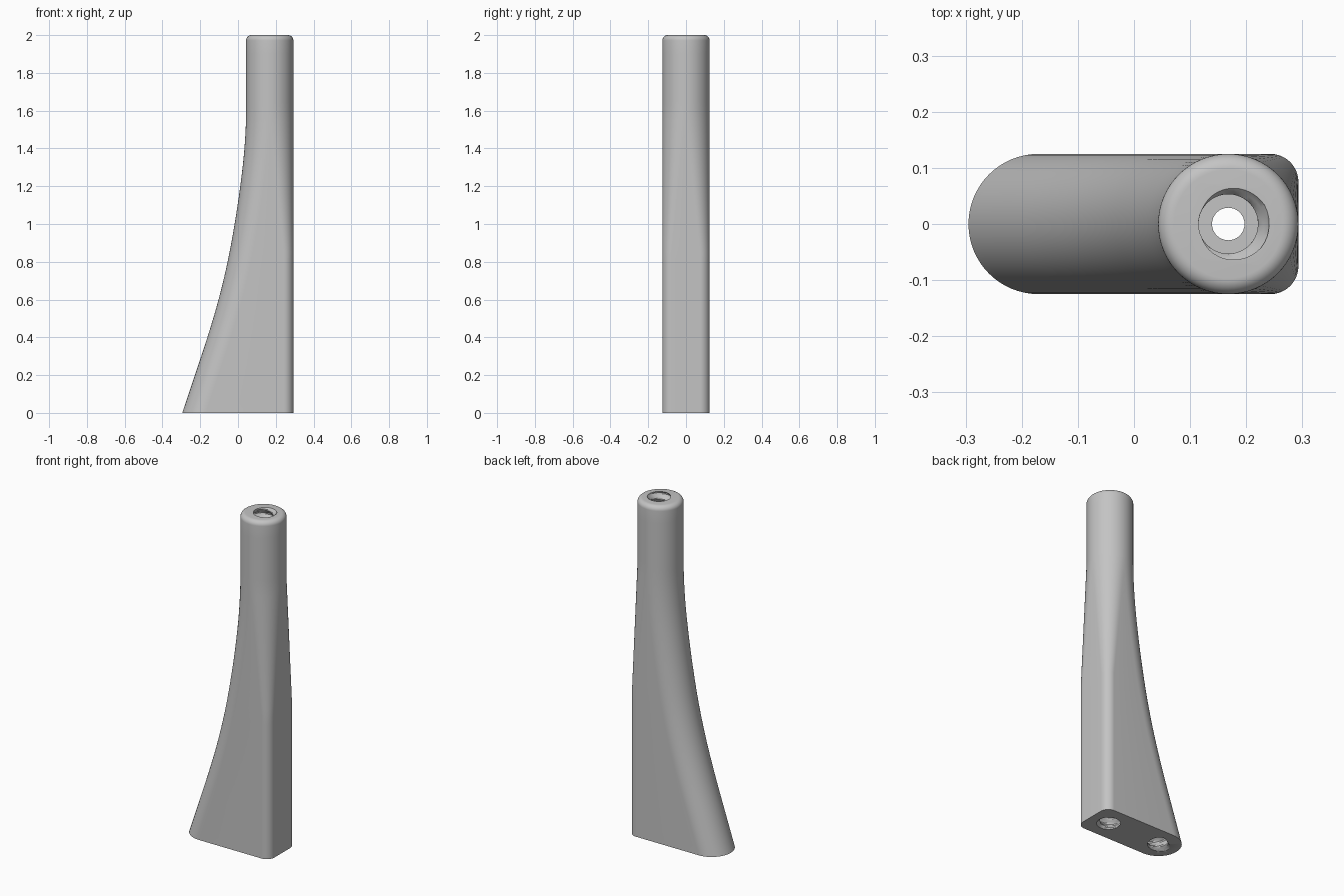
import bpy, bmesh, math
from mathutils import Matrix

old = bpy.data.objects.get("Cube")
if old:
    bpy.data.objects.remove(old, do_unlink=True)

HALF = 0.125      # half thickness of the body
RIGHT = 0.293     # straight edge of the body
AXIS = RIGHT - HALF

grey = bpy.data.materials.new("plain grey")
grey.use_nodes = True
colour = (0.55, 0.55, 0.55, 1)
grey.diffuse_color = colour
grey.node_tree.nodes["Principled BSDF"].inputs["Base Color"].default_value = colour


def loft(name, rings):
    """Skin closed rings of equal length, bottom to top, with end caps."""
    bm = bmesh.new()
    rows = [[bm.verts.new(p) for p in ring] for ring in rings]
    n = len(rows[0])
    for a, b in zip(rows, rows[1:]):
        for i in range(n):
            j = (i + 1) % n
            bm.faces.new((a[i], a[j], b[j], b[i]))
    bm.faces.new(rows[0][::-1])
    bm.faces.new(rows[-1])
    bmesh.ops.remove_doubles(bm, verts=bm.verts, dist=1e-5)
    bmesh.ops.recalc_face_normals(bm, faces=bm.faces)
    mesh = bpy.data.meshes.new(name)
    bm.to_mesh(mesh)
    bm.free()
    mesh.materials.append(grey)
    obj = bpy.data.objects.new(name, mesh)
    bpy.context.collection.objects.link(obj)
    return obj


def arc(cx, cy, r, start, end, z, steps):
    for k in range(steps + 1):
        a = math.radians(start + (end - start) * k / steps)
        yield (cx + r * math.cos(a), cy + r * math.sin(a), z)


def section(z, left, corner, inset=0):
    """Half-round on the left, rounded corners on the right."""
    cx, cy = RIGHT - corner, HALF - corner
    r = corner - inset
    return [*arc(left + HALF, 0, HALF - inset, 90, 270, z, 32),
            *arc(cx, -cy, r, -90, 0, z, 16), *arc(cx, cy, r, 0, 90, z, 16)]


# Swept edge: height and leftmost x
edge = [(0, -0.295), (0.2, -0.228), (0.4, -0.162), (0.6, -0.103), (0.8, -0.055),
        (1.0, -0.018), (1.2, 0.012), (1.4, 0.034), (1.6, 0.043), (2, 0.043)]


def left_at(z):
    """Smooth cubic interpolation of the swept edge."""
    i = max(k for k in range(len(edge) - 1) if edge[k][0] <= z)
    slope = lambda k: ((edge[min(k + 1, len(edge) - 1)][1] - edge[max(k - 1, 0)][1])
                       / (edge[min(k + 1, len(edge) - 1)][0] - edge[max(k - 1, 0)][0]))
    (z0, x0), (z1, x1) = edge[i], edge[i + 1]
    h = z1 - z0
    t = (z - z0) / h
    m0 = slope(i) * h
    m1 = 0 if i + 1 >= len(edge) - 2 else slope(i + 1) * h
    m0 = 0 if i >= len(edge) - 2 else m0
    return ((2*t**3 - 3*t**2 + 1) * x0 + (t**3 - 2*t**2 + t) * m0
            + (3*t**2 - 2*t**3) * x1 + (t**3 - t**2) * m1)


def corner_at(z):
    t = min(max((z - 0.85) / 0.75, 0), 1)
    return 0.05 + (HALF - 0.05) * t


# Body with a rounded top rim
rings = [section(z, left_at(z), corner_at(z)) for z in [k * 0.05 for k in range(39)]]
FILLET = 0.028
for k in range(9):
    a = math.pi / 2 * k / 8
    rings.append(section(2 - FILLET + FILLET * math.sin(a), left_at(1.9), HALF,
                         FILLET * (1 - math.cos(a))))
body = loft("handle_body", rings)


def cut(cutter):
    cutter.hide_render = True
    cutter.hide_viewport = True
    mod = body.modifiers.new(cutter.name, "BOOLEAN")
    mod.operation = "DIFFERENCE"
    mod.solver = "EXACT"
    mod.object = cutter


def threaded_cutter(name, depth, matrix, pitch=0.06):
    """Helically ridged plug pointing down local -z from the opening."""
    rows = int((depth + 0.06) / pitch * 8)
    rings = []
    for k in range(rows + 1):
        z = -depth + (depth + 0.06) * k / rows
        ring = []
        for i in range(40):
            phase = (z / pitch - i / 40) % 1
            ridge = min(max(abs(phase - 0.5) * 3 - 0.25, 0), 1)
            r = 0.053 + 0.02 * ridge
            a = math.tau * i / 40
            ring.append((r * math.cos(a), r * math.sin(a), z))
        rings.append(ring)
    obj = loft(name, rings)
    obj.data.transform(matrix)
    return obj


# Threaded sockets: top, bottom, and a slanted one under the swept edge
flip = Matrix.Rotation(math.pi, 4, "X")
cut(threaded_cutter("top_socket_cutter", 0.25, Matrix.Translation((AXIS, 0, 2))))
cut(threaded_cutter("bottom_socket_cutter", 0.25, Matrix.Translation((AXIS, 0, 0)) @ flip))
cut(threaded_cutter("slanted_socket_cutter", 0.22, Matrix.Translation((-0.17, 0, 0))
                    @ Matrix.Rotation(math.radians(18), 4, "Y") @ flip))

# Narrow bore running the full height
cut(loft("bore_cutter", [list(arc(AXIS, 0, 0.029, 0, 348.75, z, 31)) for z in (-0.1, 2.1)]))

# Apply the cuts, then shade smooth with sharp rims
bpy.context.view_layer.update()
baked = bpy.data.meshes.new_from_object(
    body.evaluated_get(bpy.context.evaluated_depsgraph_get()))
body.modifiers.clear()
body.data = baked
baked.name = "handle_body"
for obj in [o for o in bpy.data.objects if o.name.endswith("_cutter")]:
    bpy.data.objects.remove(obj, do_unlink=True)
for obj in bpy.context.selected_objects:
    obj.select_set(False)
body.select_set(True)
bpy.context.view_layer.objects.active = body
bpy.ops.object.shade_smooth_by_angle(angle=math.radians(35))
